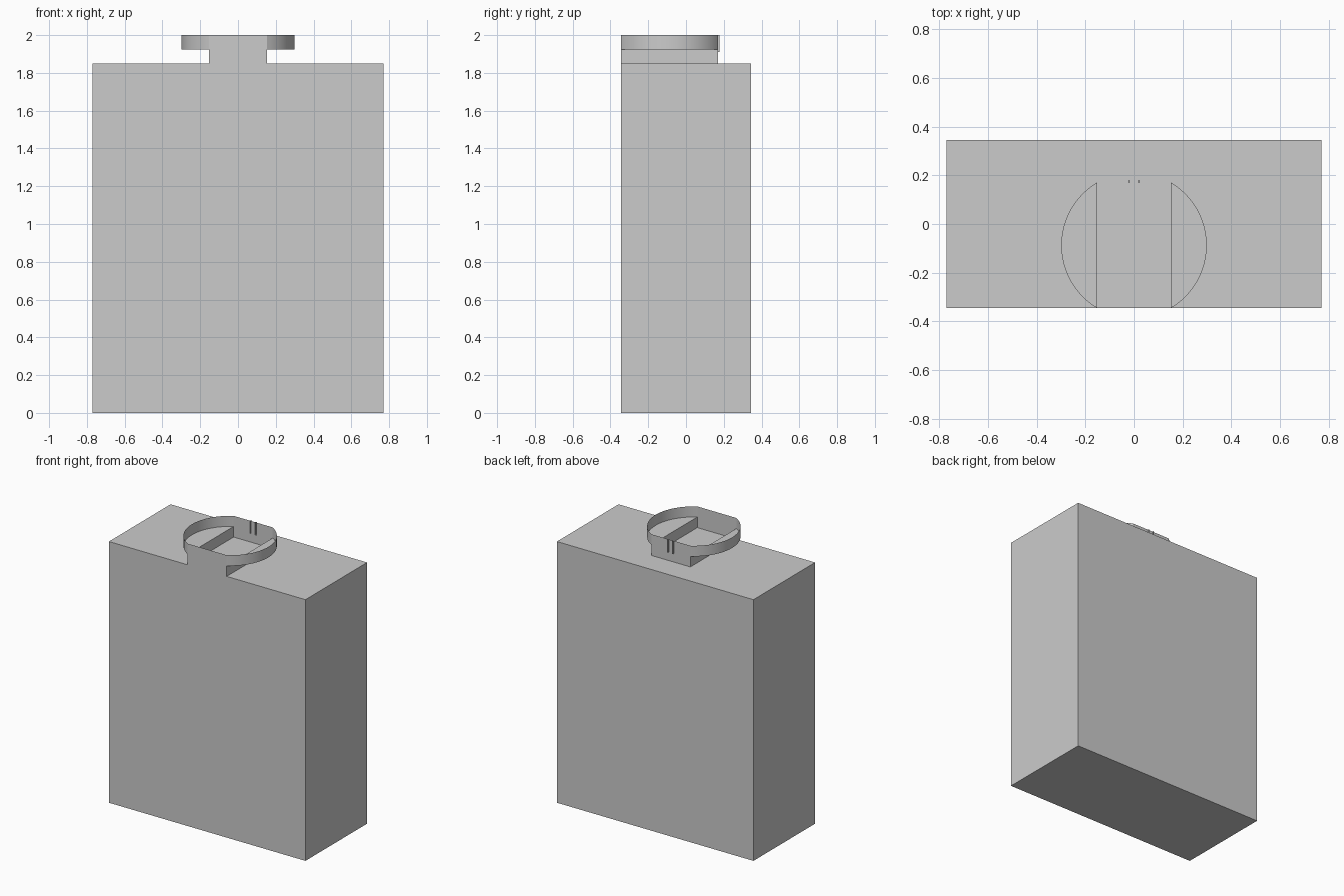
import bpy, bmesh, math

cube = bpy.data.objects.get("Cube")
if cube:
    bpy.data.objects.remove(cube, do_unlink=True)

# Main dimensions
W, D, H, TOP = 0.77, 0.345, 1.85, 2.0      # half width, half depth, body top, rim top
NECK, BACK, SHELF = 0.153, 0.17, 1.925     # neck half width, neck back, lobe floor height
CY = (BACK - D) / 2                        # centre of the round rim
HALF = (BACK + D) / 2
R = math.hypot(NECK, HALF)

grey = bpy.data.materials.new("light grey")
grey.use_nodes = True
grey.diffuse_color = (0.6, 0.6, 0.6, 1)
grey.node_tree.nodes["Principled BSDF"].inputs["Base Color"].default_value = (0.6, 0.6, 0.6, 1)


def face(bm, points):
    return bm.faces.new([bm.verts.new(p) for p in points])


def wall(bm, path, z0, z1):
    """Upright thin sheet following a path in plan."""
    for (ax, ay), (bx, by) in zip(path, path[1:]):
        face(bm, [(ax, ay, z0), (bx, by, z0), (bx, by, z1), (ax, ay, z1)])


def finish(bm, name, smooth=False):
    bmesh.ops.remove_doubles(bm, verts=bm.verts, dist=1e-5)
    mesh = bpy.data.meshes.new(name)
    bm.to_mesh(mesh)
    bm.free()
    obj = bpy.data.objects.new(name, mesh)
    bpy.context.collection.objects.link(obj)
    mesh.materials.append(grey)
    if smooth:
        bpy.ops.object.select_all(action='DESELECT')
        obj.select_set(True)
        bpy.context.view_layer.objects.active = obj
        bpy.ops.object.shade_smooth_by_angle(angle=math.radians(30))
    return obj


# Body: box whose front sheet continues up into the front of the neck
bm = bmesh.new()
wall(bm, [(W, -D), (W, D), (-W, D), (-W, -D)], 0, H)
face(bm, [(-W, D, 0), (W, D, 0), (W, -D, 0), (-W, -D, 0)])
face(bm, [(-W, -D, H), (-NECK, -D, H), (NECK, -D, H), (W, -D, H), (W, D, H), (-W, D, H)])
face(bm, [(-W, -D, 0), (W, -D, 0), (W, -D, H), (NECK, -D, H),
          (NECK, -D, TOP), (-NECK, -D, TOP), (-NECK, -D, H), (-W, -D, H)])
finish(bm, "body")

# Neck: side walls and back wall with two small upright grooves
bm = bmesh.new()
GROOVE_Z, GROOVE_W, GROOVE_D = 1.91, 0.004, 0.008
wall(bm, [(NECK, -D), (NECK, BACK)], H, SHELF)
wall(bm, [(-NECK, BACK), (-NECK, -D)], H, SHELF)
path = [(NECK, BACK)]
for x in (0.02, -0.02):
    a, b = x + GROOVE_W, x - GROOVE_W
    path += [(a, BACK), (a, BACK + GROOVE_D), (b, BACK + GROOVE_D), (b, BACK)]
    face(bm, [(a, BACK, GROOVE_Z), (b, BACK, GROOVE_Z),
              (b, BACK + GROOVE_D, GROOVE_Z), (a, BACK + GROOVE_D, GROOVE_Z)])
path.append((-NECK, BACK))
wall(bm, path, GROOVE_Z, TOP)
wall(bm, [(NECK, BACK), (-NECK, BACK)], H, GROOVE_Z)
finish(bm, "neck")

# Round side lobes: curved rim standing on a flat shelf
SEGMENTS = 24
sweep = math.atan2(HALF, NECK)
for name, start in (("left_lobe", 0), ("right_lobe", math.pi)):
    arc = []
    for i in range(SEGMENTS + 1):
        t = start - sweep + 2 * sweep * i / SEGMENTS
        arc.append((R * math.cos(t), CY + R * math.sin(t)))
    bm = bmesh.new()
    wall(bm, arc, SHELF, TOP)
    face(bm, [(x, y, SHELF) for x, y in reversed(arc)])
    finish(bm, name, smooth=True)
